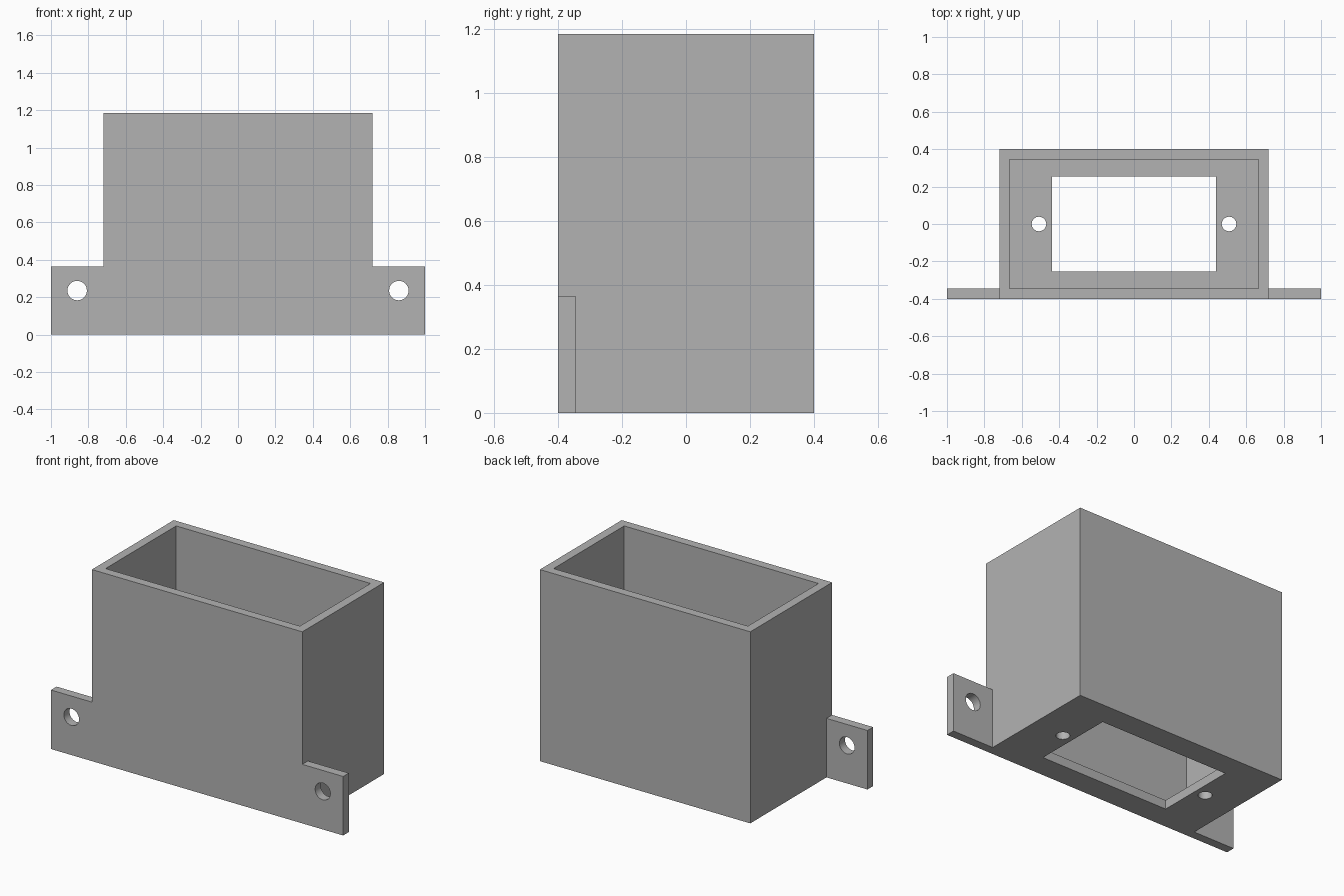
import bpy
import bmesh
from mathutils import Matrix, Vector

if "Cube" in bpy.data.objects:
    bpy.data.objects.remove(bpy.data.objects["Cube"], do_unlink=True)

WIDTH, DEPTH, HEIGHT = 1.44, 0.80, 1.185
WALL = 0.055
TAB_HEIGHT = 0.365

grey = bpy.data.materials.new("plain grey")
grey.use_nodes = True
colour = (0.45, 0.45, 0.45, 1)
grey.diffuse_color = colour
grey.node_tree.nodes["Principled BSDF"].inputs["Base Color"].default_value = colour


def finish(name, bm):
    mesh = bpy.data.meshes.new(name)
    bm.to_mesh(mesh)
    bm.free()
    mesh.materials.append(grey)
    obj = bpy.data.objects.new(name, mesh)
    bpy.context.collection.objects.link(obj)
    return obj


def box(name, low, high):
    low, high = Vector(low), Vector(high)
    bm = bmesh.new()
    place = Matrix.Translation((low + high) / 2) @ Matrix.Diagonal((*(high - low), 1))
    bmesh.ops.create_cube(bm, size=1, matrix=place)
    return finish(name, bm)


def drill(name, centre, radius, axis):
    bm = bmesh.new()
    turn = Vector((0, 0, 1)).rotation_difference(Vector(axis)).to_matrix().to_4x4()
    bmesh.ops.create_cone(bm, cap_ends=True, segments=32, radius1=radius, radius2=radius,
                          depth=0.2, matrix=Matrix.Translation(centre) @ turn)
    return finish(name, bm)


def combine(target, other, operation):
    mod = target.modifiers.new(other.name, 'BOOLEAN')
    mod.operation = operation
    mod.solver = 'EXACT'
    mod.object = other
    bpy.context.view_layer.objects.active = target
    bpy.ops.object.modifier_apply(modifier=mod.name)
    bpy.data.objects.remove(other, do_unlink=True)


# Open-topped box with a thin floor
x, y = WIDTH / 2, DEPTH / 2
housing = box("housing", (-x, -y, 0), (x, y, HEIGHT))

# Mounting plate flush with the front, forming a tab on each side
plate = box("mounting_tabs", (-1, -y, 0), (1, -y + WALL, TAB_HEIGHT))
combine(housing, plate, 'UNION')

cavity = box("cavity", (WALL - x, WALL - y, WALL), (x - WALL, y - WALL, HEIGHT + 0.1))
combine(housing, cavity, 'DIFFERENCE')

# Rectangular opening in the floor
opening = box("floor_opening", (-0.438, -0.253, -0.1), (0.438, 0.255, 0.1))
combine(housing, opening, 'DIFFERENCE')

# Screw holes through the floor and the tabs
for side in (-1, 1):
    floor_hole = drill("floor_hole", (side * 0.508, 0, 0), 0.039, (0, 0, 1))
    combine(housing, floor_hole, 'DIFFERENCE')
    tab_hole = drill("tab_hole", (side * 0.86, -y, 0.235), 0.052, (0, 1, 0))
    combine(housing, tab_hole, 'DIFFERENCE')

# Flat faces with smooth hole walls
bpy.ops.object.select_all(action='DESELECT')
housing.select_set(True)
bpy.context.view_layer.objects.active = housing
bpy.ops.object.shade_smooth_by_angle(angle=0.6)
